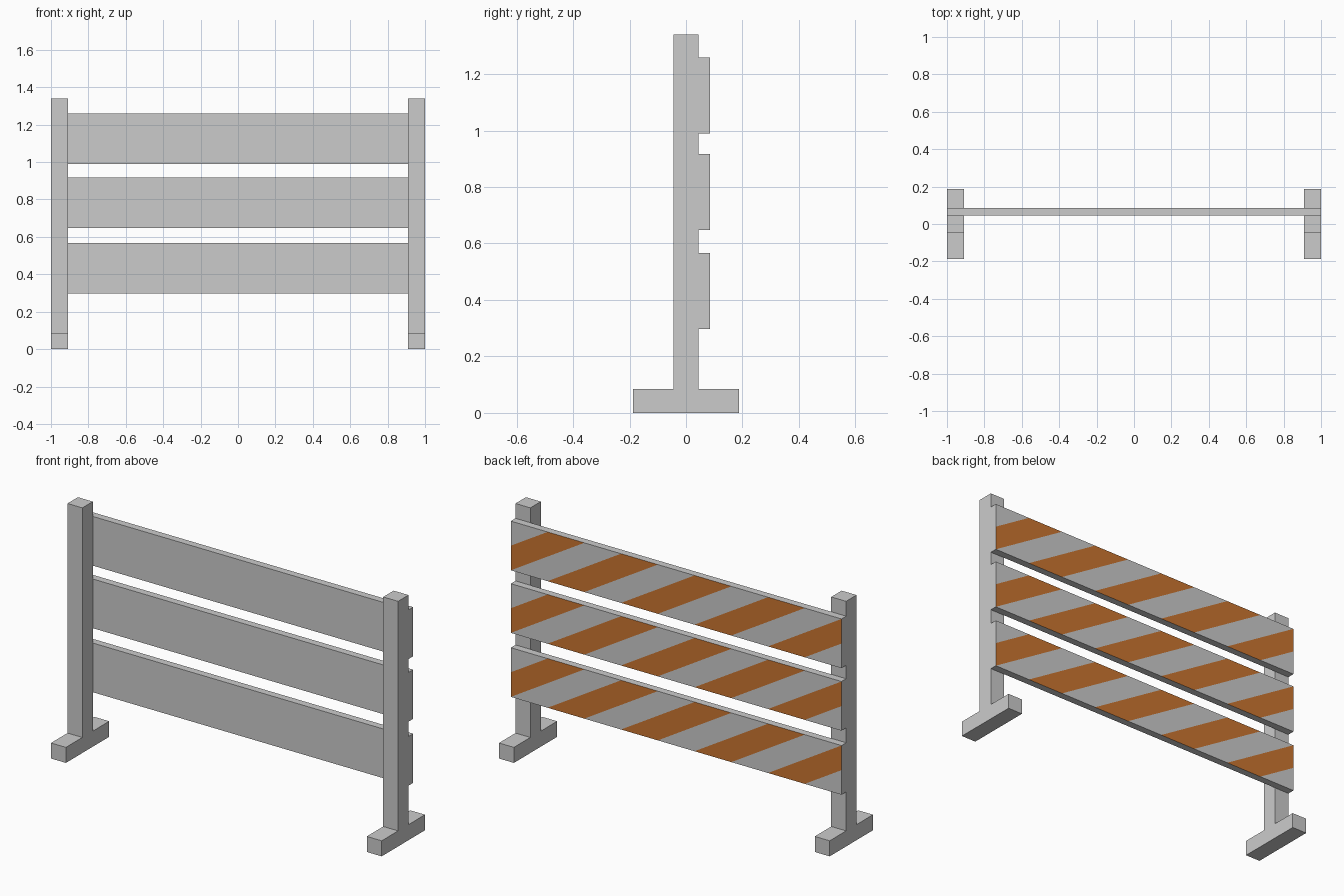
import bpy, bmesh
from mathutils import Vector

if "Cube" in bpy.data.objects:
    bpy.data.objects.remove(bpy.data.objects["Cube"])

HALF = 1.0                    # half of the barrier width
POST_W, POST_D, POST_H = 0.09, 0.045, 1.34
FOOT_D, FOOT_H = 0.187, 0.085
BOARD_Y = (0.045, 0.085)
STRIPE = 2 * HALF / 9         # horizontal stripe width


def add_object(name, bm):
    bmesh.ops.recalc_face_normals(bm, faces=bm.faces[:])
    mesh = bpy.data.meshes.new(name)
    bm.to_mesh(mesh)
    bm.free()
    obj = bpy.data.objects.new(name, mesh)
    bpy.context.collection.objects.link(obj)
    return obj


def material(name, color):
    mat = bpy.data.materials.new(name)
    mat.diffuse_color = color
    mat.use_nodes = True
    mat.node_tree.nodes["Principled BSDF"].inputs["Base Color"].default_value = mat.diffuse_color
    return mat


# Post with foot: inverted T profile extruded along x
def make_post(name, x0):
    half = [(FOOT_D, 0), (FOOT_D, FOOT_H), (POST_D, FOOT_H), (POST_D, POST_H)]
    profile = half + [(-y, z) for y, z in reversed(half)]
    bm = bmesh.new()
    face = bm.faces.new([bm.verts.new((x0, y, z)) for y, z in profile])
    ext = bmesh.ops.extrude_face_region(bm, geom=[face])
    verts = [v for v in ext["geom"] if isinstance(v, bmesh.types.BMVert)]
    bmesh.ops.translate(bm, verts=verts, vec=(POST_W, 0, 0))
    return add_object(name, bm)


# Board: box whose back face is cut into diagonal stripes
def make_board(name, z0, z1, mats):
    bm = bmesh.new()
    bmesh.ops.create_cube(bm, size=1)
    y0, y1 = BOARD_Y
    height = z1 - z0
    bmesh.ops.scale(bm, verts=bm.verts, vec=(2 * HALF, y1 - y0, height))
    bmesh.ops.translate(bm, verts=bm.verts, vec=(0, (y0 + y1) / 2, (z0 + z1) / 2))

    def back_faces():
        bm.normal_update()
        return [f for f in bm.faces if f.normal.y > 0.9]

    # stripes lean two stripe widths towards -x over the board height
    normal = Vector((height, 0, 2 * STRIPE))
    for k in range(-1, 9):
        faces = back_faces()
        geom = faces + list({e for f in faces for e in f.edges}) \
            + list({v for f in faces for v in f.verts})
        bmesh.ops.bisect_plane(bm, geom=geom, dist=1e-5, plane_no=normal,
                               plane_co=(HALF - k * STRIPE, y1, z0))
    for f in back_faces():
        c = f.calc_center_median()
        u = (HALF - c.x) / STRIPE - 2 * (c.z - z0) / height
        f.material_index = 1 if int(u + 10) % 2 == 1 else 0
    obj = add_object(name, bm)
    for m in mats:
        obj.data.materials.append(m)
    return obj


make_post("left_post", -HALF)
make_post("right_post", HALF - POST_W)

mats = [None, material("orange_stripe", (0.6, 0.18, 0.03, 1))]
for name, z0, z1 in (("lower_board", 0.298, 0.567),
                     ("middle_board", 0.648, 0.917),
                     ("upper_board", 0.99, 1.259)):
    make_board(name, z0, z1, mats)
